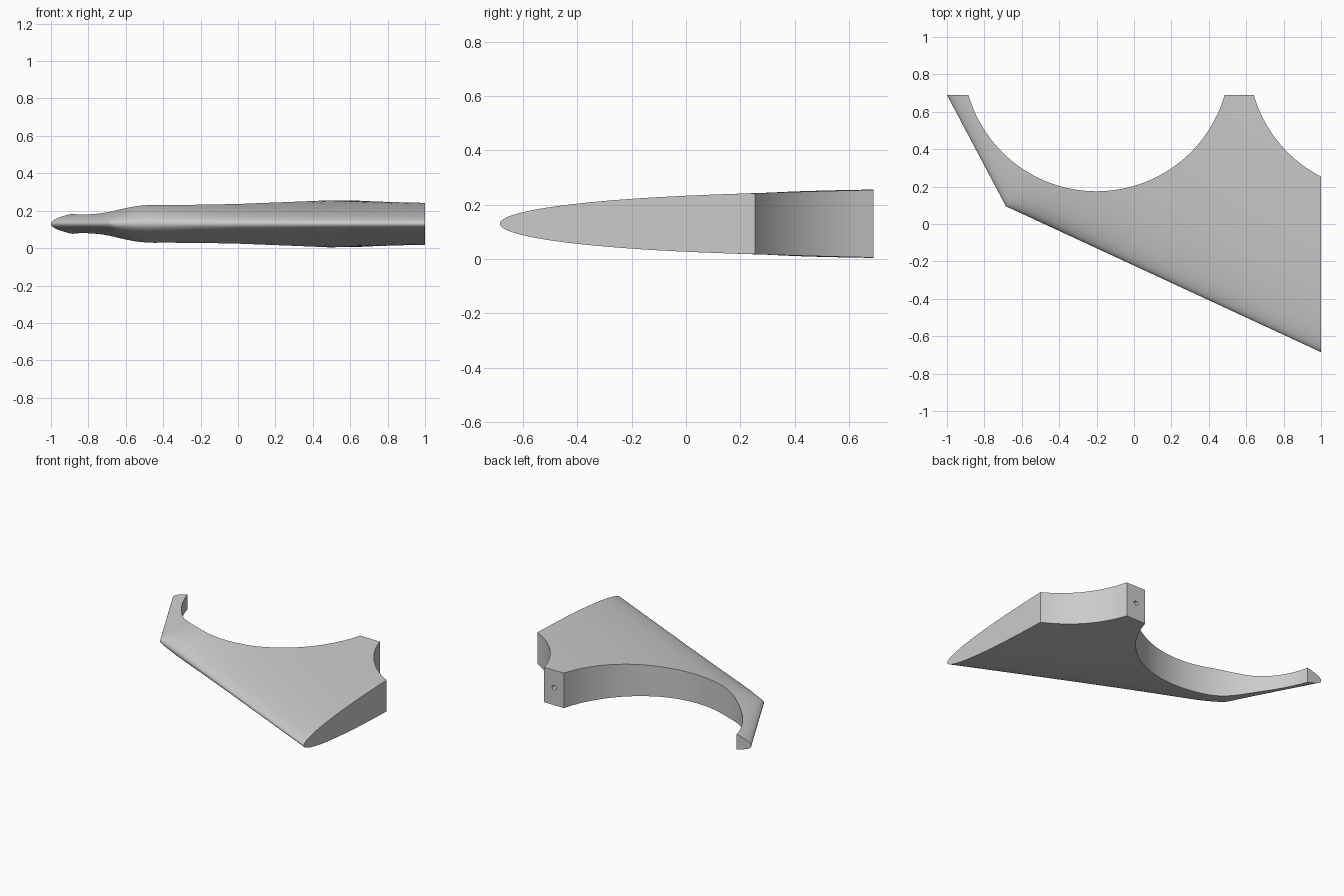
import bpy
import bmesh
from math import sqrt
from mathutils import Vector

cube = bpy.data.objects.get("Cube")
if cube:
    bpy.data.objects.remove(cube)

MID = 0.13                      # height of the symmetry plane
BACK = 0.69                     # flat rear faces
HOLE_Y, HOLE_R = 0.888, 0.713   # round cut-outs behind the wing
CORNER = Vector((-0.685, 0.095))
TIP = Vector((-1.0, BACK))
ROOT = Vector((1.0, -0.685))
# fullness of the section along the span
FULLNESS = [(-1.1, .163), (-.76, .163), (-.7, .17), (-.6, .213), (-.5, .236), (-.2, .2),
            (0, .18), (.25, .167), (.5, .158), (1.1, .146)]


def lerp_table(x):
    for (x0, k0), (x1, k1) in zip(FULLNESS, FULLNESS[1:]):
        if x <= x1:
            return k0 + (k1 - k0) * max(0, x - x0) / (x1 - x0)
    return FULLNESS[-1][1]


def fullness(x):
    return sum(lerp_table(x + i * 0.01) for i in range(-5, 6)) / 11


def half_thickness(p):
    """Rounded nose that grows with the distance from both leading edges."""
    main, tip = ROOT - CORNER, CORNER - TIP
    d1 = p.y - (CORNER.y + (p.x - CORNER.x) * main.y / main.x)
    d2 = p.x - (TIP.x + (p.y - TIP.y) * tip.x / tip.y)
    if d1 < 1e-5 or d2 < 1e-5:
        return 0.0
    d = (d1 ** -3 + d2 ** -3) ** (-1 / 3)
    return min(sqrt(d) * (fullness(p.x) - 0.033 * d), MID)


def rear_point(x):
    """Rear outline: two arcs with a flat mounting face between them."""
    centre = -0.2 if x < 0.56 else 1.325
    return Vector((x, min(BACK, HOLE_Y - sqrt(max(0, HOLE_R ** 2 - (x - centre) ** 2)))))


def spread(a, b, n):
    return [a + (b - a) * i / n for i in range(n)]


# matching points on the leading and rear outlines
split = -0.56
columns = []
for x in spread(-0.885, split, 24):
    f = (x + 0.885) / (split + 0.885)
    columns.append((TIP.lerp(CORNER, f), rear_point(x)))
for x in spread(split, 0.485, 48) + spread(0.485, 0.64, 4) + spread(0.64, 1, 16) + [1.0]:
    f = (x - split) / (1 - split)
    columns.append((CORNER.lerp(ROOT, f), rear_point(x)))
for front, rear in columns:
    if abs(rear.x - 0.485) < 1e-4 or abs(rear.x - 0.64) < 1e-4:
        rear.y = BACK
columns[0][1].y = BACK

# wing shell: each column is a section loop around the nose
STEPS = 28
bm = bmesh.new()
loops = []
for front, rear in columns:
    loop = []
    for i in range(-STEPS, STEPS + 1):
        p = front.lerp(rear, (i / STEPS) ** 2)
        h = half_thickness(p) if i else 0
        loop.append(bm.verts.new((p.x, p.y, MID + (h if i > 0 else -h))))
    loops.append(loop)
for a, b in zip(loops, loops[1:]):
    n = len(a)
    for i in range(n):
        j = (i + 1) % n
        bm.faces.new((a[i], b[i], b[j], a[j]))
bm.faces.new(loops[0])
bm.faces.new(loops[-1][::-1])
bmesh.ops.recalc_face_normals(bm, faces=bm.faces)
mesh = bpy.data.meshes.new("wing_tip_section")
bm.to_mesh(mesh)
bm.free()
wing = bpy.data.objects.new("wing_tip_section", mesh)
bpy.context.collection.objects.link(wing)

# plain grey material
grey = bpy.data.materials.new("light_grey")
grey.use_nodes = True
colour = (0.6, 0.6, 0.6, 1)
grey.diffuse_color = colour
grey.node_tree.nodes["Principled BSDF"].inputs["Base Color"].default_value = colour
mesh.materials.append(grey)

# small pin hole in the mounting face
bpy.ops.mesh.primitive_cylinder_add(vertices=24, radius=0.016, depth=0.3,
                                    location=(0.5625, BACK - 0.1, MID), rotation=(1.5708, 0, 0))
cutter = bpy.context.object
cutter.name = "pin_hole_cutter"
cutter.hide_render = True
cutter.data.materials.append(grey)
cut = wing.modifiers.new("pin_hole", "BOOLEAN")
cut.operation = "DIFFERENCE"
cut.solver = "EXACT"
cut.object = cutter

bpy.ops.object.select_all(action="DESELECT")
wing.select_set(True)
bpy.context.view_layer.objects.active = wing
bpy.ops.object.modifier_apply(modifier=cut.name)
bpy.data.objects.remove(cutter)
bpy.ops.object.shade_smooth_by_angle(angle=0.6)
